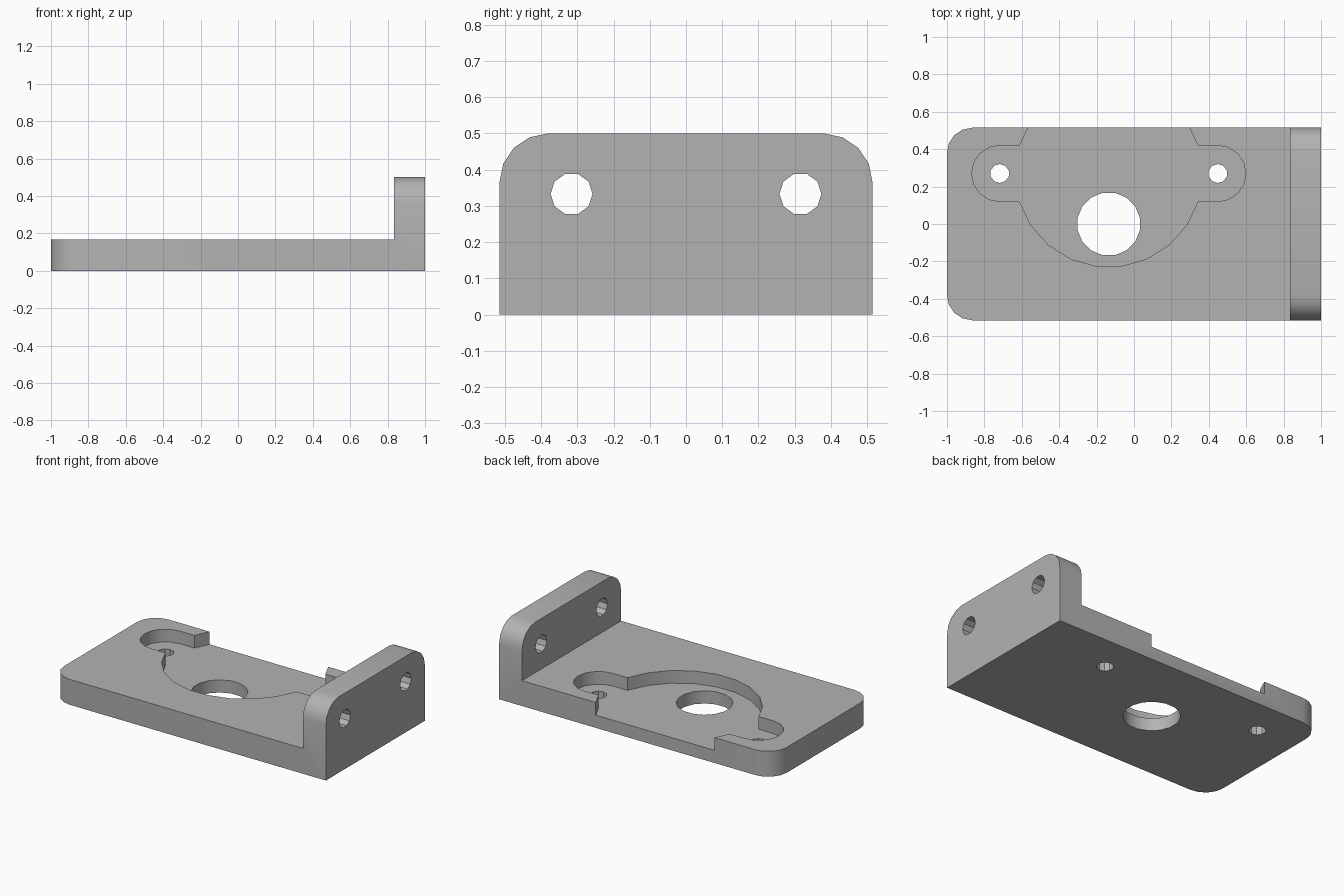
import bpy, bmesh
from math import sin, cos, pi, asin
from mathutils import Vector

old = bpy.data.objects.get("Cube")
if old:
    bpy.data.objects.remove(old, do_unlink=True)

grey = bpy.data.materials.new("plain grey")
grey.use_nodes = True
colour = (0.45, 0.45, 0.45, 1)
grey.diffuse_color = colour
grey.node_tree.nodes["Principled BSDF"].inputs["Base Color"].default_value = colour

DEPTH, THICK, HEIGHT, WALL = 0.515, 0.167, 0.5, 0.833
CORNER = 0.135
MID_X, EAR_Y, EAR_GAP = -0.135, 0.27, 0.583


def arc(cx, cy, r, start, end, steps):
    return [(cx + r * cos(start + (end - start) * i / steps),
             cy + r * sin(start + (end - start) * i / steps))
            for i in range(steps + 1)]


def circle(cx, cy, r, sides):
    return arc(cx, cy, r, pi / sides, 2 * pi + pi / sides, sides)[:-1]


def prism(name, outline, axis, low, high):
    """Extrude a 2D outline along x, y or z."""
    place = {"x": lambda a, b: (low, a, b),
             "y": lambda a, b: (a, low, b),
             "z": lambda a, b: (a, b, low)}[axis]
    bm = bmesh.new()
    face = bm.faces.new([bm.verts.new(place(a, b)) for a, b in outline])
    new = bmesh.ops.extrude_face_region(bm, geom=[face])["geom"]
    offset = Vector([high - low if axis == k else 0 for k in "xyz"])
    bmesh.ops.translate(bm, vec=offset,
                        verts=[v for v in new if isinstance(v, bmesh.types.BMVert)])
    bmesh.ops.recalc_face_normals(bm, faces=bm.faces)
    mesh = bpy.data.meshes.new(name)
    bm.to_mesh(mesh)
    bm.free()
    mesh.materials.append(grey)
    ob = bpy.data.objects.new(name, mesh)
    bpy.context.collection.objects.link(ob)
    return ob


# L-shaped bracket body
profile = [(-1, 0), (1, 0), (1, HEIGHT), (WALL, HEIGHT), (WALL, THICK), (-1, THICK)]
bracket = prism("angle_bracket", profile, "y", -DEPTH, DEPTH)

# Rounded corners on the plate end and the upright top
bm = bmesh.new()
bm.from_mesh(bracket.data)


def is_corner(edge):
    a, b = (v.co for v in edge.verts)
    plate_end = max(a.x, b.x) < -0.99 and abs(a.y - b.y) < 0.01
    upright_top = min(a.z, b.z) > HEIGHT - 0.01 and abs(a.y - b.y) < 0.01
    return plate_end and abs(a.z - b.z) > 0.1 or upright_top


bmesh.ops.bevel(bm, geom=[e for e in bm.edges if is_corner(e)], offset=CORNER,
                segments=4, profile=0.5, affect='EDGES')
bm.to_mesh(bracket.data)
bm.free()

# Open-backed pocket: a large disc with a rounded ear at each side
ear_r, disc_r = 0.15, 0.5
join = asin(ear_r / disc_r)
pocket = (arc(MID_X - EAR_GAP, EAR_Y, ear_r, pi / 2, 3 * pi / 2, 8)
          + arc(MID_X, EAR_Y, disc_r, pi + join, 2 * pi - join, 9)
          + arc(MID_X + EAR_GAP, EAR_Y, ear_r, -pi / 2, pi / 2, 8)
          + arc(MID_X, EAR_Y, disc_r, join, pi - join, 9))
cutters = [prism("pocket_cutter", pocket, "z", THICK / 2, 0.3)]

# Centre hole, ear holes and upright holes
cutters.append(prism("centre_hole_cutter", circle(MID_X, 0, 0.17, 16), "z", -0.1, 0.3))
for side in (-1, 1):
    cutters.append(prism("ear_hole_cutter",
                         circle(MID_X + side * EAR_GAP, EAR_Y, 0.051, 10), "z", -0.1, 0.3))
    cutters.append(prism("upright_hole_cutter",
                         arc(side * 0.316, 0.333, 0.058, 0, 2 * pi, 10)[:-1], "x", 0.7, 1.1))

bpy.context.view_layer.objects.active = bracket
for cutter in cutters:
    cutter.hide_render = True
    mod = bracket.modifiers.new("cut", 'BOOLEAN')
    mod.operation = 'DIFFERENCE'
    mod.solver = 'EXACT'
    mod.object = cutter
    bpy.ops.object.modifier_apply(modifier=mod.name)
    bpy.data.objects.remove(cutter, do_unlink=True)

bpy.ops.object.select_all(action='DESELECT')
bracket.select_set(True)
bpy.ops.object.shade_smooth_by_angle(angle=pi / 6)
